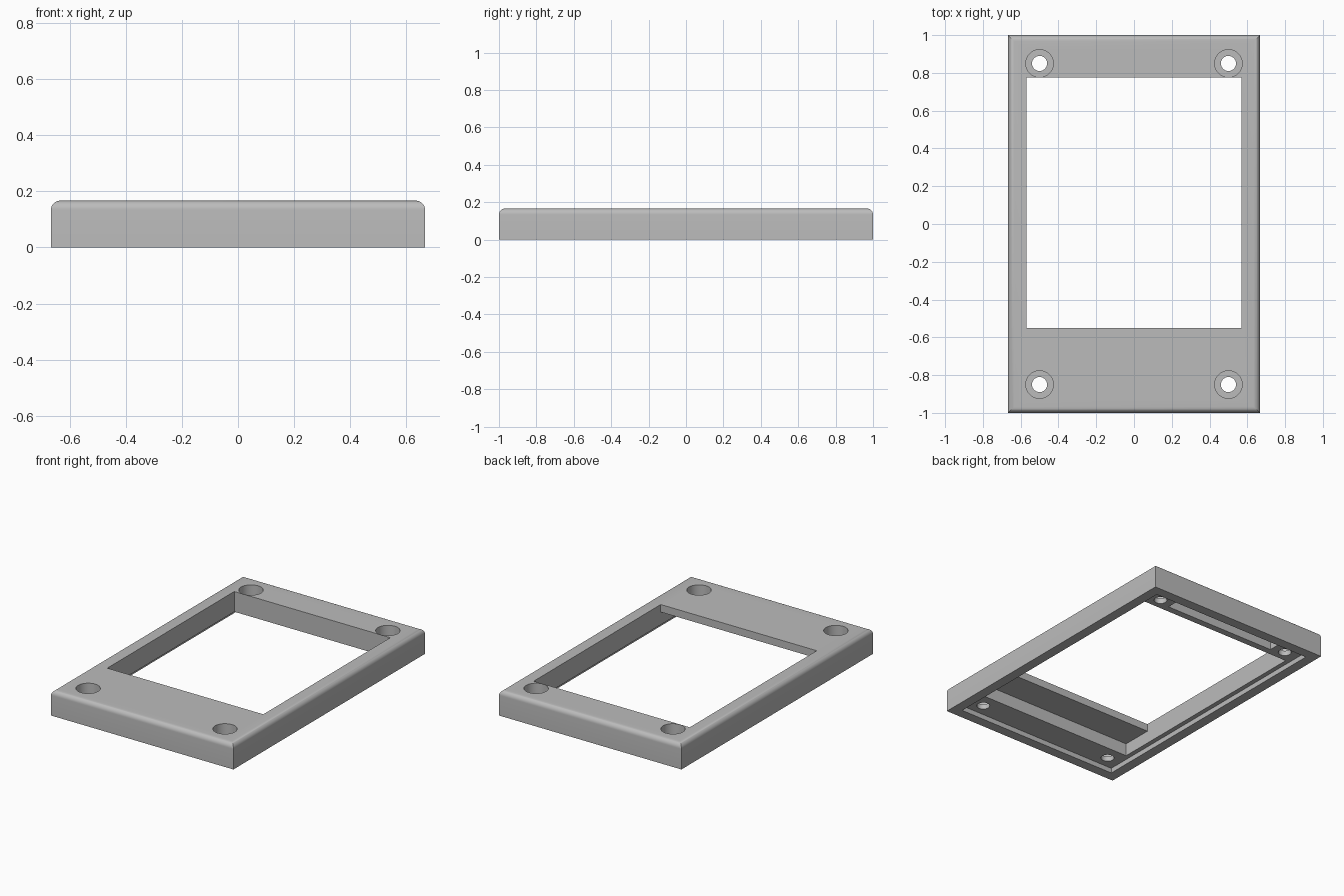
import bpy, bmesh, math

if "Cube" in bpy.data.objects:
    bpy.data.objects.remove(bpy.data.objects["Cube"])

W, L, H = 0.6667, 1.0, 0.1667   # half width, half length, height
FLOOR = 0.033                   # depth of the shallow underside recess
LIP = 0.117                     # underside of the thin window lip

grey = bpy.data.materials.new("light_grey")
grey.diffuse_color = (0.5, 0.5, 0.5, 1)
grey.use_nodes = True
grey.node_tree.nodes["Principled BSDF"].inputs["Base Color"].default_value = grey.diffuse_color


def add_object(name, bm):
    bmesh.ops.recalc_face_normals(bm, faces=bm.faces)
    mesh = bpy.data.meshes.new(name)
    bm.to_mesh(mesh)
    bm.free()
    mesh.materials.append(grey)
    obj = bpy.data.objects.new(name, mesh)
    bpy.context.collection.objects.link(obj)
    return obj


def box_bm(x0, x1, y0, y1, z0, z1):
    bm = bmesh.new()
    bmesh.ops.create_cube(bm, size=1)
    for v in bm.verts:
        v.co = (x1 if v.co.x > 0 else x0,
                y1 if v.co.y > 0 else y0,
                z1 if v.co.z > 0 else z0)
    return bm


def cylinder_bm(x, y, r, z0, z1, sides=48):
    bm = bmesh.new()
    bmesh.ops.create_cone(bm, cap_ends=True, segments=sides,
                          radius1=r, radius2=r, depth=z1 - z0)
    bmesh.ops.translate(bm, verts=bm.verts, vec=(x, y, (z0 + z1) / 2))
    return bm


# Frame body with rounded top edges
bm = box_bm(-W, W, -L, L, 0, H)
top_edges = [e for e in bm.edges if all(v.co.z > H / 2 for v in e.verts)]
bmesh.ops.bevel(bm, geom=top_edges, offset=0.033, segments=8,
                profile=0.5, affect='EDGES')
frame = add_object("frame", bm)

# Openings: underside recess, deep pocket, window, rear slot
cuts = [
    box_bm(-0.6, 0.6, -0.933, 0.933, -0.1, FLOOR),
    box_bm(-0.57, 0.57, -0.755, 0.775, -0.1, LIP),
    box_bm(-0.57, 0.57, -0.55, 0.775, -0.1, 0.3),
    box_bm(-0.41, 0.41, 0.82, 0.905, -0.1, LIP),
]
# Counterbored screw holes at the corners
for x in (-0.5, 0.5):
    for y in (-0.85, 0.85):
        cuts.append(cylinder_bm(x, y, 0.04, -0.1, 0.3))
        cuts.append(cylinder_bm(x, y, 0.073, 0.067, 0.3))

bpy.context.view_layer.objects.active = frame
frame.select_set(True)
for cut_bm in cuts:
    cutter = add_object("cutter", cut_bm)
    cutter.hide_render = True
    mod = frame.modifiers.new("cut", 'BOOLEAN')
    mod.operation = 'DIFFERENCE'
    mod.solver = 'EXACT'
    mod.object = cutter
    bpy.ops.object.modifier_apply(modifier=mod.name)
    bpy.data.objects.remove(cutter)

# One shared material slot, smooth bevels and bores with crisp edges
frame.data.materials.clear()
frame.data.materials.append(grey)
for p in frame.data.polygons:
    p.material_index = 0
bpy.ops.object.shade_smooth_by_angle(angle=math.radians(30))
